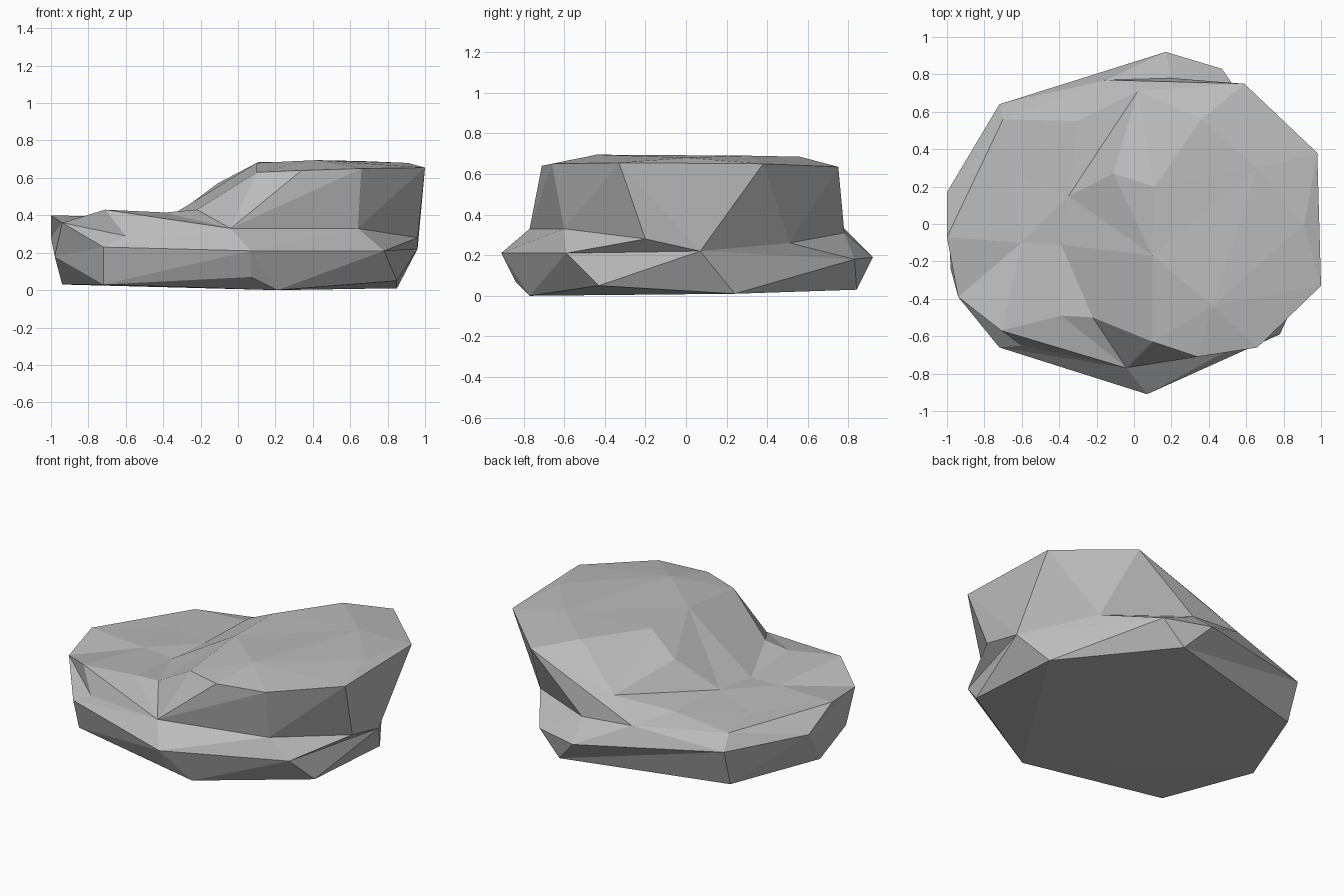
import bpy
import bmesh
from math import atan2
from mathutils import Vector
from mathutils.geometry import delaunay_2d_cdt

default_cube = bpy.data.objects.get("Cube")
if default_cube:
    bpy.data.objects.remove(default_cube, do_unlink=True)


def angle(point):
    return atan2(point[1], point[0])


def stitch(bm, lower, upper):
    """Skin two closed rings with triangles, walking round by angle."""
    rings = [sorted(lower, key=angle), sorted(upper, key=angle)]
    low, high = [[bm.verts.new(p) for p in ring] for ring in rings]
    i = j = 0
    while i < len(low) or j < len(high):
        a, b = low[i % len(low)], high[j % len(high)]
        go_low = j >= len(high) or (
            i < len(low)
            and (i + 1 >= len(low), angle(low[(i + 1) % len(low)].co))
            <= (j + 1 >= len(high), angle(high[(j + 1) % len(high)].co)))
        if go_low:
            i += 1
            bm.faces.new((a, low[i % len(low)], b))
        else:
            j += 1
            bm.faces.new((a, high[j % len(high)], b))


def cap_top(bm, rim, inner, crease):
    """Triangulate the hollowed top inside its rim, keeping the crease."""
    points = rim + inner + crease
    edges = [(k, (k + 1) % len(rim)) for k in range(len(rim))]
    first = len(rim) + len(inner)
    edges += [(k, k + 1) for k in range(first, len(points) - 1)]
    flat = [Vector(p[:2]) for p in points]
    result = delaunay_2d_cdt(flat, edges, [], 1, 0.0001)
    verts = [bm.verts.new((co.x, co.y, points[src[0]][2]))
             for co, src in zip(result[0], result[3])]
    for tri in result[2]:
        bm.faces.new([verts[k] for k in tri])


# Underside outline
base = [(.21, -.77, 0), (.85, -.43, .05), (.85, .24, .01), (.32, .84, .03),
        (-.71, .56, .03), (-.94, -.03, .03), (-.72, -.6, .03),
        (.07, -.84, .07)]

# Widest outline, low on the sides
waist = [(.07, -.91, .21), (.78, -.59, .21), (.96, .07, .22),
         (.47, .83, .18), (.17, .92, .19), (-.72, .64, .27),
         (-1, .17, .28), (-.98, -.24, .18), (-.72, -.66, .23)]

# Ledge that tucks in under the tall side
ledge = [(-.04, -.77, .33), (.64, -.6, .33), (.96, -.2, .28),
         (.96, .07, .22), (.69, .51, .26), (.2, .78, .31),
         (-.15, .77, .34), (-.72, .64, .27), (-1, .17, .28),
         (-.94, -.39, .36), (-.6, -.65, .29)]

# Upper rim, high at one side and low at the other
rim = [(-.04, -.77, .33), (.34, -.71, .64), (.66, -.66, .65),
       (1, -.33, .655), (.98, .38, .65), (.59, .75, .635),
       (-.15, .77, .34), (-.7, .56, .36), (-1, -.07, .4),
       (-.94, -.39, .36), (-.71, -.57, .43)]

# Plateau, slope and hollow inside the rim
inner = [(-.39, -.49, .415), (-.22, -.5, .43), (.1, -.63, .63),
         (.1, -.17, .68), (.42, -.44, .695), (.91, 0, .68),
         (.66, .3, .69), (.36, .56, .685), (.11, .2, .685),
         (-.11, .27, .57), (-.3, .55, .39), (-.66, .28, .37),
         (-.6, -.1, .39)]
crease = [(.02, .71, .47), (-.35, .15, .39), (-.39, -.11, .38)]

# Join the bands into one closed faceted body
bm = bmesh.new()
stitch(bm, base, waist)
stitch(bm, waist, ledge)
stitch(bm, ledge, rim)
cap_top(bm, rim, inner, crease)
bm.faces.new([bm.verts.new(p) for p in reversed(base)])
bmesh.ops.remove_doubles(bm, verts=bm.verts[:], dist=0.001)
bmesh.ops.triangulate(bm, faces=bm.faces[:])
bmesh.ops.recalc_face_normals(bm, faces=bm.faces[:])

mesh = bpy.data.meshes.new("rock")
bm.to_mesh(mesh)
bm.free()
rock = bpy.data.objects.new("rock", mesh)
bpy.context.collection.objects.link(rock)

# Plain grey stone
stone = bpy.data.materials.new("grey stone")
stone.use_nodes = True
colour = (.5, .5, .5, 1)
stone.diffuse_color = colour
stone.node_tree.nodes["Principled BSDF"].inputs["Base Color"].default_value = colour
mesh.materials.append(stone)
